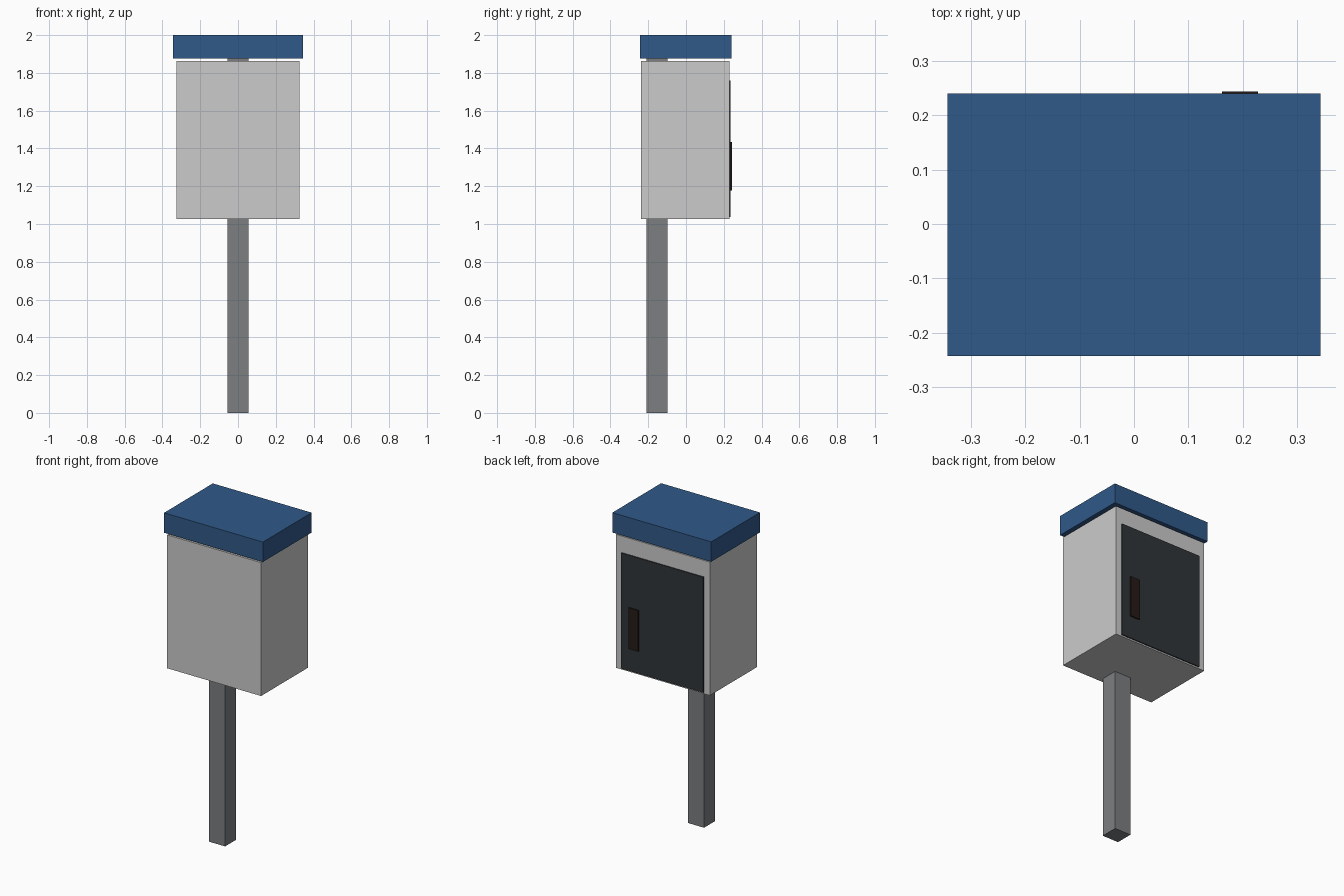
import bpy
import bmesh
from mathutils import Vector

if "Cube" in bpy.data.objects:
    bpy.data.objects.remove(bpy.data.objects["Cube"])


def material(name, rgb):
    mat = bpy.data.materials.new(name)
    mat.diffuse_color = (*rgb, 1)
    mat.use_nodes = True
    mat.node_tree.nodes["Principled BSDF"].inputs["Base Color"].default_value = mat.diffuse_color
    return mat


def box(name, x, y, z, mat=None):
    """Box from (min, max) ranges on each axis."""
    lo, hi = (Vector(p) for p in zip(x, y, z))
    bm = bmesh.new()
    bmesh.ops.create_cube(bm, size=1)
    bmesh.ops.scale(bm, vec=hi - lo, verts=bm.verts)
    mesh = bpy.data.meshes.new(name)
    bm.to_mesh(mesh)
    bm.free()
    obj = bpy.data.objects.new(name, mesh)
    obj.location = (lo + hi) / 2
    bpy.context.collection.objects.link(obj)
    if mat:
        mesh.materials.append(mat)
    return obj


blue = material("roof_blue", (0.03, 0.10, 0.25))
dark = material("door_dark", (0.03, 0.036, 0.04))
brown = material("handle_brown", (0.018, 0.011, 0.009))
steel = material("post_grey", (0.20, 0.21, 0.22))

# Post, running up behind the cabinet centre to the roof
box("post", (-0.056, 0.056), (-0.208, -0.099), (0, 1.88), steel)
# Cabinet body and its overhanging cap
box("cabinet", (-0.326, 0.326), (-0.237, 0.229), (1.027, 1.864))
box("roof", (-0.343, 0.343), (-0.243, 0.24), (1.875, 2.0), blue)
# Door panel and handle on the rear face
box("door", (-0.285, 0.285), (0.222, 0.236), (1.036, 1.761), dark)
box("door_handle", (0.162, 0.228), (0.23, 0.244), (1.177, 1.435), brown)
